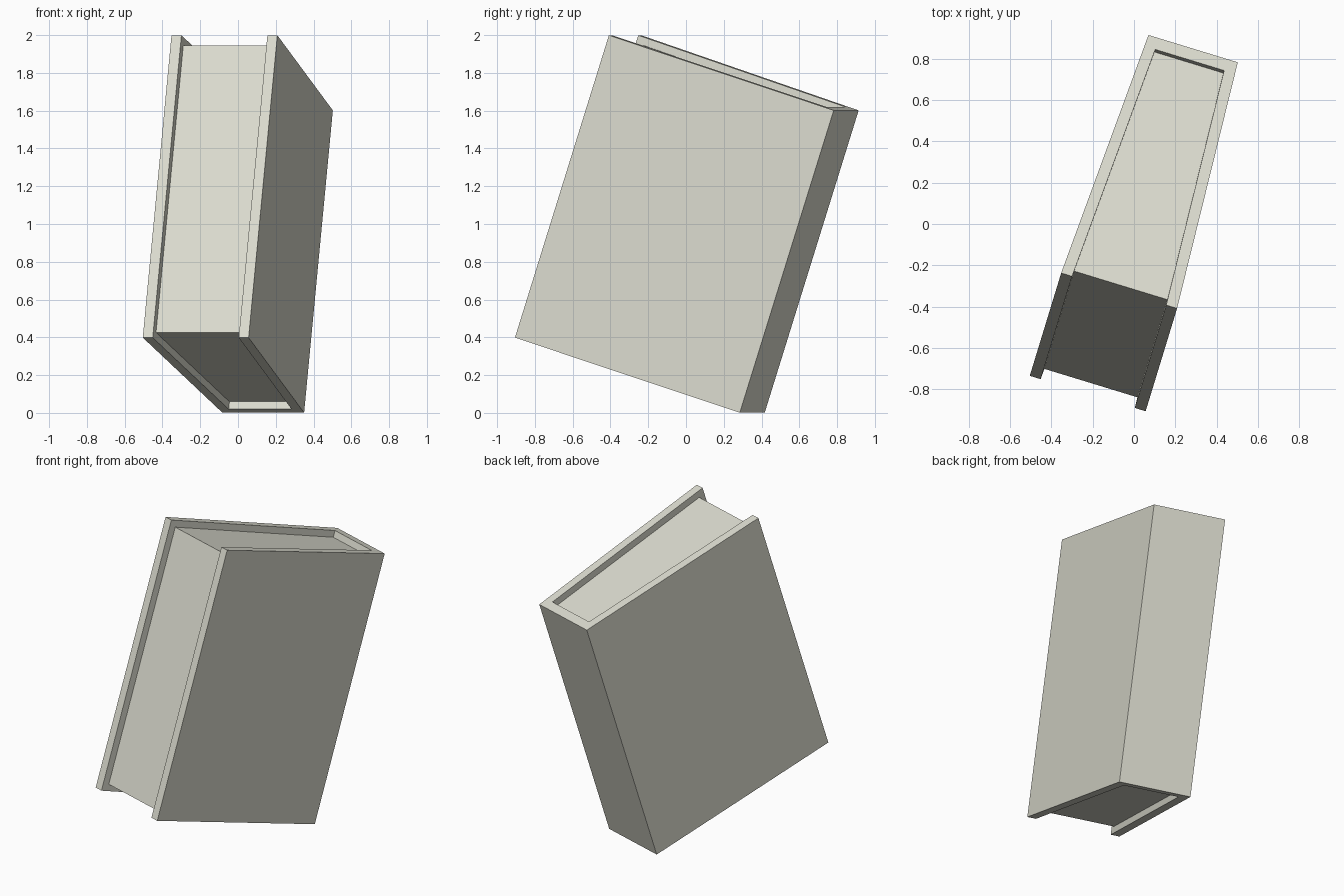
import bpy, bmesh, math
from mathutils import Matrix

cube = bpy.data.objects.get("Cube")
if cube:
    bpy.data.objects.remove(cube)

DEPTH, HEIGHT = 1.287, 1.683
SPINE_W, FORE_W = 0.452, 0.586
BOARD, SPINE, RECESS = 0.055, 0.06, 0.042
BACK, FRONT = DEPTH / 2, -DEPTH / 2

# Book leans back and is turned about the vertical
pose = (Matrix.Translation((0.031, 0.014, 1.0))
        @ Matrix.Rotation(math.radians(-17), 4, 'Z')
        @ Matrix.Rotation(math.radians(-18), 4, 'X'))

mat = bpy.data.materials.new("pale stone")
colour = (0.72, 0.72, 0.63, 1)
mat.use_nodes = True
mat.diffuse_color = colour
mat.node_tree.nodes["Principled BSDF"].inputs["Base Color"].default_value = colour


def half_width(y):
    """Half of the outer width, widening from spine to fore edge."""
    t = (BACK - y) / DEPTH
    return (SPINE_W + (FORE_W - SPINE_W) * t) / 2


def prism(name, outline, height):
    """Extrude a plan outline vertically, centred on the book."""
    bm = bmesh.new()
    base = bm.faces.new([bm.verts.new((x, y, -height / 2)) for x, y in outline])
    top = bmesh.ops.extrude_face_region(bm, geom=[base])["geom"]
    verts = [v for v in top if isinstance(v, bmesh.types.BMVert)]
    bmesh.ops.translate(bm, verts=verts, vec=(0, 0, height))
    bmesh.ops.recalc_face_normals(bm, faces=bm.faces)
    mesh = bpy.data.meshes.new(name)
    bm.to_mesh(mesh)
    bm.free()
    mesh.materials.append(mat)
    obj = bpy.data.objects.new(name, mesh)
    obj.matrix_world = pose
    bpy.context.collection.objects.link(obj)
    return obj


def mirrored(side):
    """Close a right-hand chain of points with its mirror image."""
    return side + [(-x, y) for x, y in reversed(side)]


inner_back = BACK - SPINE
inner = half_width(inner_back) - BOARD

# Cover: two boards joined by the spine
prism("cover", mirrored([
    (half_width(BACK), BACK),
    (half_width(FRONT), FRONT),
    (half_width(FRONT) - BOARD, FRONT),
    (inner, inner_back)]), HEIGHT)

# Pages: a tapered block set back from the board edges
page_front = FRONT + RECESS
prism("page_block", mirrored([
    (inner, inner_back),
    (half_width(page_front) - BOARD, page_front)]), HEIGHT - 2 * RECESS)
